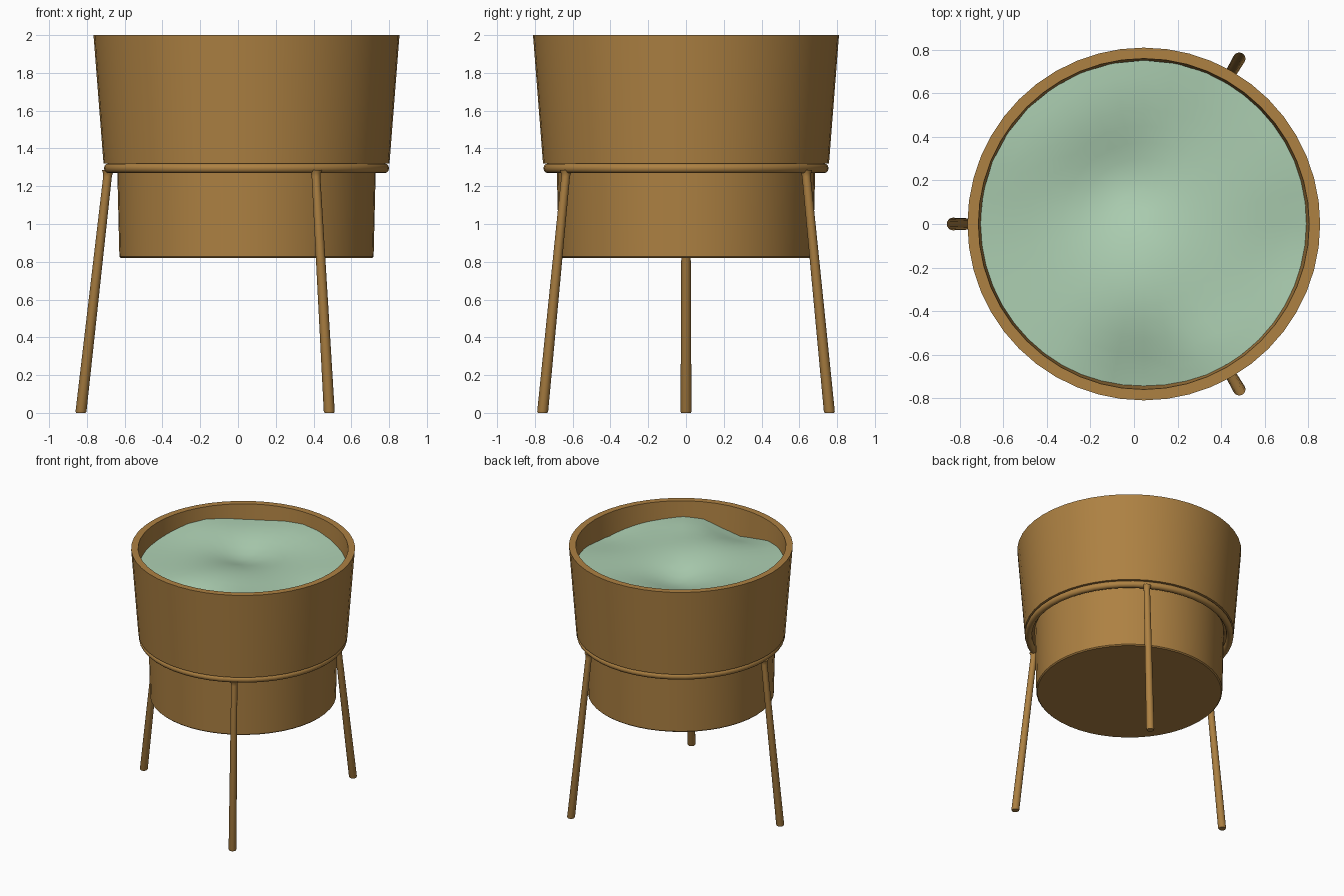
import bpy, bmesh
from math import sin, cos, pi, exp, radians, hypot

if "Cube" in bpy.data.objects:
    bpy.data.objects.remove(bpy.data.objects["Cube"])

CX = 0.045  # axis of the pot; one leg makes the footprint slightly off-centre


def material(name, rgb):
    m = bpy.data.materials.new(name)
    m.diffuse_color = (*rgb, 1)
    m.use_nodes = True
    m.node_tree.nodes["Principled BSDF"].inputs["Base Color"].default_value = m.diffuse_color
    return m


WOOD = material("wood", (0.42, 0.22, 0.055))
GREEN = material("sage", (0.42, 0.63, 0.45))


def finish(bm, name, mat, angle=35):
    bmesh.ops.recalc_face_normals(bm, faces=bm.faces)
    me = bpy.data.meshes.new(name)
    bm.to_mesh(me)
    bm.free()
    ob = bpy.data.objects.new(name, me)
    bpy.context.collection.objects.link(ob)
    me.materials.append(mat)
    bpy.ops.object.select_all(action='DESELECT')
    ob.select_set(True)
    bpy.context.view_layer.objects.active = ob
    bpy.ops.object.shade_smooth_by_angle(angle=radians(angle))
    return ob


def loft(rings, closed=False):
    """Skin stacked circles (cx, cy, z, radius); closed joins last to first, else caps."""
    def build(n):
        bm = bmesh.new()
        loops = [[bm.verts.new((x + r * cos(2 * pi * i / n), y + r * sin(2 * pi * i / n), z))
                  for i in range(n)] for x, y, z, r in rings]
        pairs = list(zip(loops, loops[1:]))
        if closed:
            pairs.append((loops[-1], loops[0]))
        for a, b in pairs:
            for i in range(n):
                j = (i + 1) % n
                bm.faces.new((a[i], a[j], b[j], b[i]))
        if not closed:
            bm.faces.new(loops[0][::-1])
            bm.faces.new(loops[-1])
        return bm
    return build


# Pot: stepped outside, thick rim, tapered inside down to an inner floor
pot_profile = [(0.665, 0.82), (0.673, 0.828), (0.685, 1.32), (0.757, 1.32),
               (0.81, 2.0), (0.76, 2.0), (0.71, 1.36), (0.635, 1.34), (0.63, 0.87)]
finish(loft([(CX, 0, z, r) for r, z in pot_profile])(48), "pot", WOOD)

# Ring of the stand, under the step
R, r = 0.729, 0.026
tube = [(CX, 0, 1.295 + r * sin(2 * pi * k / 12), R + r * cos(2 * pi * k / 12)) for k in range(12)]
finish(loft(tube, closed=True)(48), "stand_ring", WOOD, 60)

# Three splayed legs, flared where they meet the ring
leg_profile = [(0.0, 0.025), (0.008, 0.029), (1.25, 0.023), (1.27, 0.026), (1.285, 0.034)]
for k, name in enumerate(("left_leg", "front_right_leg", "back_right_leg")):
    a = pi + k * 2 * pi / 3
    rings = []
    for z, rad in leg_profile:
        d = 0.877 - 0.145 * z / 1.285
        rings.append((CX + d * cos(a), d * sin(a), z, rad))
    finish(loft(rings)(16), name, WOOD)

# Fill: gently uneven surface (x, y, height, spread of each swell or hollow)
SWELLS = [(0.05, 0.75, 0.045, 0.30), (-0.6, 0.4, 0.045, 0.30), (-0.08, 0.2, -0.06, 0.22),
          (0.05, -0.3, 0.035, 0.30), (0.05, -0.78, -0.08, 0.24), (0.78, -0.1, -0.04, 0.25),
          (0.35, -0.6, 0.03, 0.18)]


def height(x, y):
    return 1.86 + sum(h * exp(-(hypot(x - px, y - py) / s) ** 2) for px, py, h, s in SWELLS)


bm = bmesh.new()
N, M = 32, 10
centre = bm.verts.new((CX, 0, height(CX, 0)))
prev = None
for m in range(1, M + 1):
    d = 0.752 * m / M
    cur = []
    for i in range(N):
        x, y = CX + d * cos(2 * pi * i / N), d * sin(2 * pi * i / N)
        cur.append(bm.verts.new((x, y, height(x, y))))
    for i in range(N):
        j = (i + 1) % N
        if prev:
            bm.faces.new((prev[i], cur[i], cur[j], prev[j]))
        else:
            bm.faces.new((centre, cur[i], cur[j]))
    prev = cur
fill = finish(bm, "fill_surface", GREEN, 60)
if fill.data.polygons[0].normal.z < 0:
    fill.data.flip_normals()
